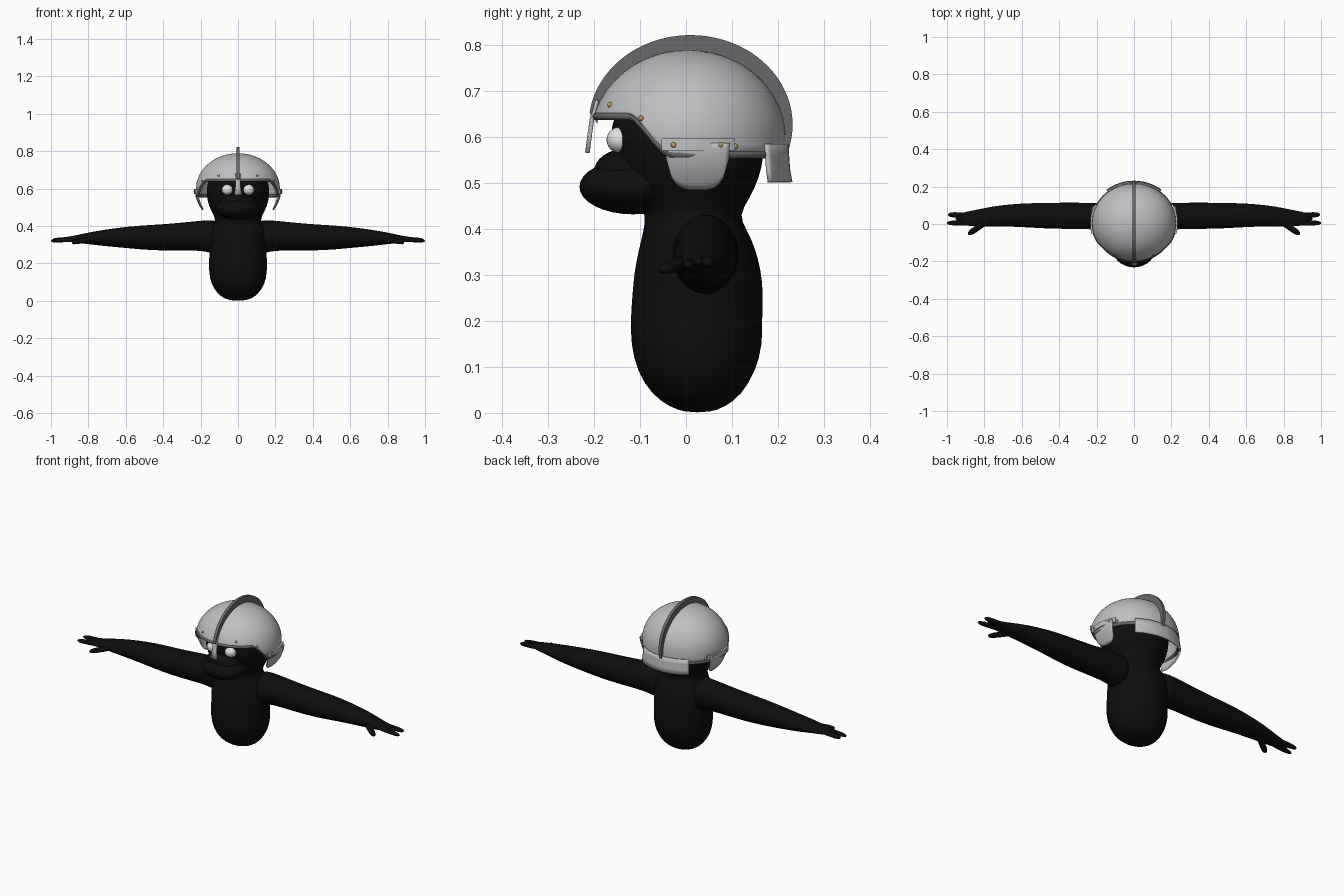
import bpy, bmesh, math
from mathutils import Vector

if "Cube" in bpy.data.objects:
    bpy.data.objects.remove(bpy.data.objects["Cube"])


def material(name, rgb):
    m = bpy.data.materials.new(name)
    m.diffuse_color = (*rgb, 1)
    m.use_nodes = True
    m.node_tree.nodes["Principled BSDF"].inputs["Base Color"].default_value = m.diffuse_color
    return m


BLACK = material("black_skin", (0.004, 0.004, 0.004))
STEEL = material("light_steel", (0.52, 0.52, 0.54))
DARK = material("dark_steel", (0.14, 0.14, 0.15))
BRASS = material("brass", (0.5, 0.34, 0.12))
WHITE = material("eye_white", (0.75, 0.75, 0.75))


def finish(name, bm, mat, thick=0, mirror=False, subsurf=0, angle=45):
    bmesh.ops.recalc_face_normals(bm, faces=bm.faces)
    me = bpy.data.meshes.new(name)
    bm.to_mesh(me)
    bm.free()
    ob = bpy.data.objects.new(name, me)
    bpy.context.collection.objects.link(ob)
    me.materials.append(mat)
    if thick:
        s = ob.modifiers.new("thickness", 'SOLIDIFY')
        s.thickness, s.offset = thick, 0
    if subsurf:
        ob.modifiers.new("smooth", 'SUBSURF').levels = subsurf
    if mirror:
        ob.modifiers.new("mirror", 'MIRROR').use_mirror_merge = False
    bpy.context.view_layer.objects.active = ob
    ob.select_set(True)
    bpy.ops.object.shade_smooth_by_angle(angle=math.radians(angle))
    ob.select_set(False)
    return ob


def skin(bm, rows, closed=True, caps=False):
    """Bridge rows of points into a grid."""
    vs = [[bm.verts.new(p) for p in r] for r in rows]
    n = len(rows[0])
    for a, b in zip(vs, vs[1:]):
        for i in range(n if closed else n - 1):
            j = (i + 1) % n
            bm.faces.new((a[i], a[j], b[j], b[i]))
    if caps:
        bm.faces.new(vs[0][::-1])
        bm.faces.new(vs[-1])


def ring(center, u, v, n=24):
    c, u, v = Vector(center), Vector(u), Vector(v)
    return [c + u * math.cos(2 * math.pi * i / n) + v * math.sin(2 * math.pi * i / n) for i in range(n)]


def ellipsoid(bm, c, r, seg=24):
    g = bmesh.ops.create_uvsphere(bm, u_segments=seg, v_segments=seg // 2, radius=1)
    for v in g["verts"]:
        v.co = Vector(c) + Vector(v.co[i] * r[i] for i in range(3))


# Body and head: height, half width, front y, back y
body = [(0.001, 0.03, 0.0, 0.05), (0.012, 0.075, -0.035, 0.085), (0.04, 0.112, -0.075, 0.122),
        (0.09, 0.144, -0.107, 0.152), (0.15, 0.156, -0.121, 0.168), (0.21, 0.156, -0.121, 0.166),
        (0.26, 0.153, -0.117, 0.169), (0.31, 0.155, -0.113, 0.164), (0.36, 0.155, -0.102, 0.151),
        (0.4, 0.14, -0.092, 0.132), (0.43, 0.118, -0.088, 0.115), (0.465, 0.134, -0.105, 0.138),
        (0.51, 0.158, -0.14, 0.16), (0.56, 0.168, -0.161, 0.171), (0.62, 0.168, -0.167, 0.172),
        (0.68, 0.145, -0.145, 0.15), (0.73, 0.08, -0.08, 0.09)]
bm = bmesh.new()
skin(bm, [ring((0, (f + b) / 2, z), (w, 0, 0), (0, (b - f) / 2, 0), 32) for z, w, f, b in body], caps=True)
finish("body", bm, BLACK, subsurf=1, angle=80)

# Muzzle
bm = bmesh.new()
ellipsoid(bm, (0, -0.115, 0.492), (0.122, 0.117, 0.06), 32)
ellipsoid(bm, (0, -0.13, 0.525), (0.095, 0.07, 0.05), 32)
finish("muzzle", bm, BLACK)

# Arms: x, bottom z, top z, front y, back y
arm = [(0.1, 0.25, 0.435, -0.035, 0.115), (0.16, 0.258, 0.432, -0.03, 0.115), (0.2, 0.268, 0.43, -0.027, 0.114),
       (0.3, 0.268, 0.419, -0.027, 0.115), (0.42, 0.268, 0.409, -0.027, 0.115), (0.52, 0.274, 0.404, -0.022, 0.113),
       (0.62, 0.284, 0.394, -0.016, 0.11), (0.72, 0.293, 0.38, -0.013, 0.1), (0.8, 0.303, 0.366, -0.013, 0.086),
       (0.86, 0.31, 0.352, -0.012, 0.073), (0.9, 0.315, 0.345, -0.01, 0.066), (0.93, 0.322, 0.34, 0.005, 0.055)]
bm = bmesh.new()
skin(bm, [ring((x, (f + b) / 2, (lo + hi) / 2), (0, (b - f) / 2, 0), (0, 0, (hi - lo) / 2), 20)
          for x, lo, hi, f, b in arm], caps=True)
finish("arms", bm, BLACK, mirror=True, subsurf=1, angle=80)


# Fingers and thumbs
def finger(bm, a, b, r):
    a, b = Vector(a), Vector(b)
    d = (b - a).normalized()
    u = d.cross(Vector((0, 0, 1))).normalized()
    v = d.cross(u)
    rows = [ring(a.lerp(b, t), u * r * s, v * r * s * 0.85, 10)
            for t, s in ((0, 1), (0.4, 1), (0.75, 0.95), (0.92, 0.7), (1, 0.25))]
    skin(bm, rows, caps=True)


bm = bmesh.new()
finger(bm, (0.86, 0.045, 0.332), (0.995, 0.05, 0.325), 0.015)
finger(bm, (0.86, 0.008, 0.33), (1.0, 0.005, 0.32), 0.014)
finger(bm, (0.86, 0.027, 0.332), (0.955, 0.028, 0.327), 0.014)
finger(bm, (0.8, 0.005, 0.33), (0.886, -0.055, 0.31), 0.016)
finish("fingers", bm, BLACK, mirror=True, angle=80)

# Eyes
bm = bmesh.new()
ellipsoid(bm, (0.056, -0.145, 0.594), (0.031, 0.028, 0.028))
finish("eyes", bm, WHITE, mirror=True)

# Helmet shell, defined by an elliptical dome over a straight skirt
CY, CZ, RX, RY, RZ = 0.005, 0.6, 0.22, 0.207, 0.185


def shell(a, z, off=0.0):
    """Point on the helmet at compass angle a (0 = +x, 90 = back) and height z."""
    h = min(1, max(0, (z - CZ) / RZ))
    s = math.sqrt(1 - h * h)
    return Vector(((RX * s + off) * math.cos(a), CY + (RY * s + off) * math.sin(a), z))


def rim_height(a):
    y = CY + RY * math.sin(a)
    t = min(1, max(0, (-0.03 - y) / 0.1))
    return 0.562 + 0.083 * t * t * (3 - 2 * t)


N = 96
angles = [2 * math.pi * i / N for i in range(N)]
bm = bmesh.new()
rows = []
for k in range(21):
    row = []
    for a in angles:
        z0 = rim_height(a)
        p0 = math.asin(max(0, z0 - CZ) / RZ)
        t = k / 20
        z = CZ + RZ * math.sin(p0 + (math.pi / 2 - p0) * t * 0.998)
        z += min(0, z0 - CZ) * (1 - t) ** 4
        row.append(shell(a, z))
    rows.append(row)
skin(bm, rows)
bm.faces.new([v for v in bm.verts][-N:])
finish("helmet_shell", bm, STEEL, thick=0.008)

# Rolled rim
bm = bmesh.new()
rows = []
for a in angles + angles[:1]:
    out = Vector((math.cos(a), math.sin(a), 0))
    rows.append(ring(shell(a, rim_height(a)), out * 0.008, (0, 0, 0.008), 8))
skin(bm, rows)
bmesh.ops.remove_doubles(bm, verts=bm.verts, dist=1e-5)
finish("helmet_rim", bm, DARK)

# Crest arching from brow to nape
bm = bmesh.new()
rows = []
for i in range(49):
    e = math.radians(-18 + 190 * i / 48)
    c, s = math.cos(e), math.sin(e)
    y, z = 0.01 + 0.222 * c, 0.627 + 0.195 * s
    iy, iz = 0.005 + 0.2 * c, 0.605 + 0.175 * s
    if i == 0:
        z = iz = 0.558
    rows.append([(-0.008, iy, iz), (-0.008, y, z), (0.008, y, z), (0.008, iy, iz)])
skin(bm, rows, caps=True)
finish("crest", bm, DARK)

# Nose guard
bm = bmesh.new()
side = [(-0.193, 0.68, 0.012), (-0.203, 0.64, 0.012), (-0.208, 0.605, 0.014), (-0.213, 0.566, 0.02)]
skin(bm, [[(-w, y, z), (0, y - 0.003, z), (w, y, z)] for y, z, w in side], closed=False)
finish("nose_guard", bm, STEEL, thick=0.007)

# Cheek guards, rounded below and turned inward
bm = bmesh.new()
rows = []
for i in range(17):
    u = -1 + i / 8
    y = 0.025 + 0.07 * u
    depth = 0.105 * (1 - abs(u) ** 3.5) ** 0.5 * 0.65 + 0.032
    row = []
    for j in range(9):
        z = 0.587 - depth * j / 8
        k = (0.587 - z) / 0.1
        row.append((0.226 - 0.008 * u * u - 0.038 * k * k, y * (1 - 0.12 * k) + 0.003 * k, z))
    rows.append(row)
skin(bm, rows, closed=False)
finish("cheek_guards", bm, STEEL, thick=0.007, mirror=True)


def side_angle(y):
    return math.asin((y - CY) / RY)


# Hinge strips above the cheek guards
bm = bmesh.new()
rows = []
for i in range(13):
    a = side_angle(-0.05 + 0.15 * i / 12)
    rows.append([shell(a, z, o) for z, o in ((0.571, 0.004), (0.571, 0.014), (0.597, 0.014), (0.597, 0.004))])
skin(bm, rows, caps=True)
finish("hinge_strips", bm, STEEL, mirror=True)

# Neck guard flaring at the back
bm = bmesh.new()
rows = []
for i in range(25):
    a = math.radians(52 + 76 * i / 24)
    rows.append([shell(a, z, o) for z, o in ((0.585, 0.007), (0.56, 0.009), (0.53, 0.011), (0.502, 0.016))])
skin(bm, rows, closed=False)
finish("neck_guard", bm, STEEL, thick=0.007)

# Brass rivets
bm = bmesh.new()
for y, z, o in ((-0.027, 0.583, 0.014), (0.075, 0.583, 0.014), (0.107, 0.58, 0.005),
                (-0.098, 0.641, 0.005), (-0.165, 0.67, 0.004)):
    s = math.sqrt(1 - (max(0, z - CZ) / RZ) ** 2)
    ellipsoid(bm, shell(math.asin((y - CY) / (RY * s + o)), z, o), (0.006, 0.006, 0.006), 12)
finish("rivets", bm, BRASS, mirror=True)
